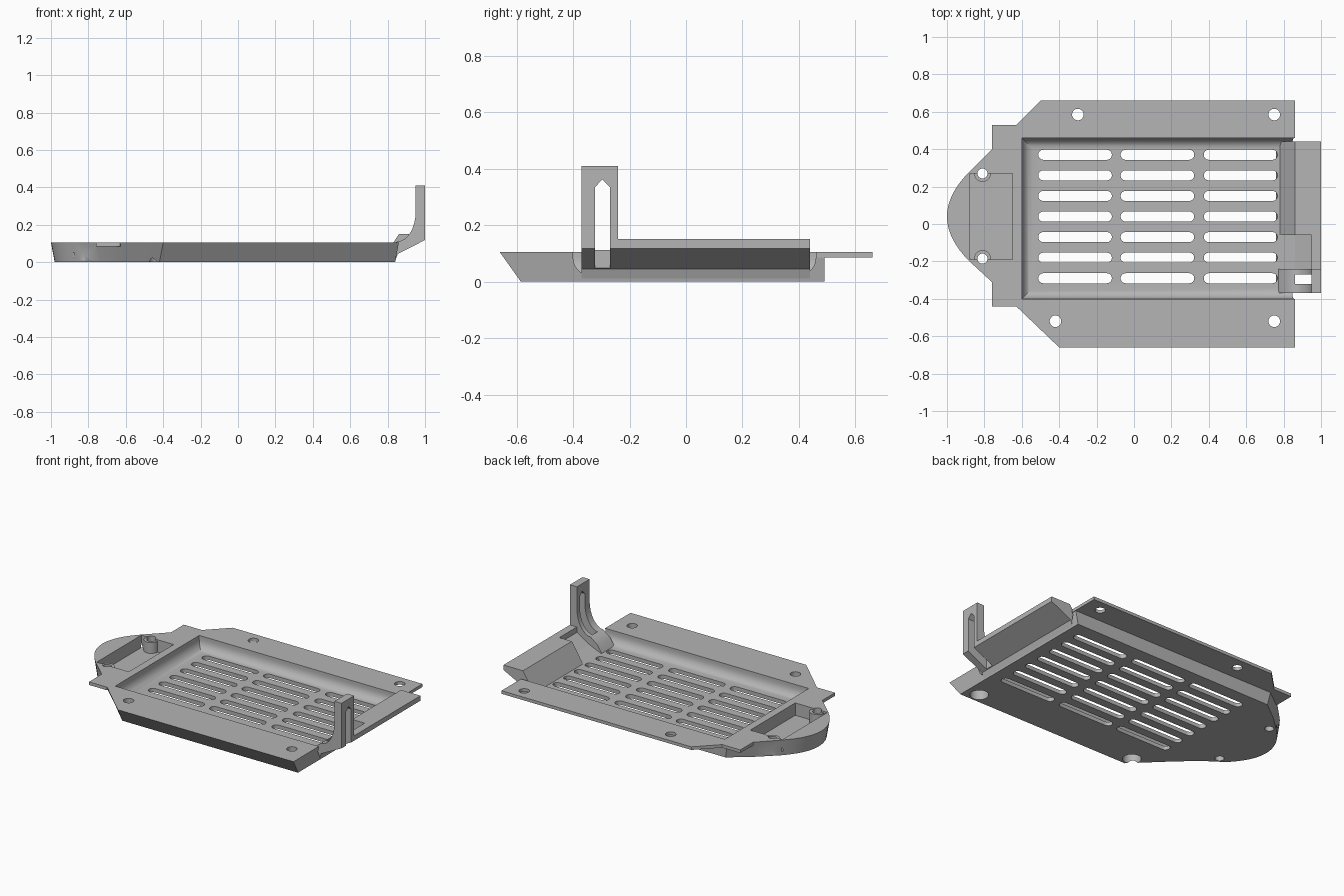
import bpy, bmesh, math

cube = bpy.data.objects.get("Cube")
if cube:
    bpy.data.objects.remove(cube, do_unlink=True)

grey = bpy.data.materials.new("plain_grey")
grey.use_nodes = True
grey.diffuse_color = (0.46, 0.46, 0.46, 1)
grey.node_tree.nodes["Principled BSDF"].inputs["Base Color"].default_value = grey.diffuse_color


def loft(name, loops):
    """Closed solid through matching loops of 3D points."""
    bm = bmesh.new()
    rings = [[bm.verts.new(p) for p in loop] for loop in loops]
    count = len(rings[0])
    for a, b in zip(rings, rings[1:]):
        for i in range(count):
            j = (i + 1) % count
            bm.faces.new((a[i], a[j], b[j], b[i]))
    bm.faces.new(rings[0])
    bm.faces.new(rings[-1])
    bmesh.ops.recalc_face_normals(bm, faces=bm.faces)
    mesh = bpy.data.meshes.new(name)
    bm.to_mesh(mesh)
    bm.free()
    mesh.materials.append(grey)
    obj = bpy.data.objects.new(name, mesh)
    bpy.context.collection.objects.link(obj)
    return obj


def slab(name, outline, z0, z1):
    return loft(name, [[(x, y, z) for x, y in outline] for z in (z0, z1)])


def side_profile(name, profile, y0, y1):
    return loft(name, [[(x, y, z) for x, z in profile] for y in (y0, y1)])


def circle(x, y, r, n=24):
    return [(x + r * math.cos(2 * math.pi * i / n), y + r * math.sin(2 * math.pi * i / n))
            for i in range(n)]


def box(x0, x1, y0, y1):
    return [(x0, y0), (x1, y0), (x1, y1), (x0, y1)]


def combine(target, other, operation):
    mod = target.modifiers.new(operation.lower(), "BOOLEAN")
    mod.operation = operation
    mod.solver = "EXACT"
    mod.object = other
    bpy.context.view_layer.objects.active = target
    bpy.ops.object.modifier_apply(modifier=mod.name)
    bpy.data.objects.remove(other, do_unlink=True)


def smooth(obj):
    bpy.ops.object.select_all(action="DESELECT")
    obj.select_set(True)
    bpy.context.view_layer.objects.active = obj
    bpy.ops.object.shade_smooth_by_angle(angle=math.radians(30))


# Solid body with rounded nose and sloping front side
def nose(tip, half):
    ts = [half * (1 - i / 8) for i in range(17)]
    return [(tip + 2.1 * t * t, 0.04 + t) for t in ts]


top = [(0.86, 0.49), (-0.64, 0.49), (-0.76, 0.40)] + nose(-1, 0.24) + \
      [(-0.76, -0.31), (-0.63, -0.44), (-0.4, -0.66), (0.86, -0.66)]
bottom = [(0.84, 0.49), (-0.62, 0.48), (-0.75, 0.38)] + nose(-0.98, 0.23) + \
         [(-0.74, -0.28), (-0.61, -0.40), (-0.42, -0.585), (0.84, -0.585)]
body = loft("tray_body", [[(x, y, 0) for x, y in bottom], [(x, y, 0.105) for x, y in top]])

# Thin rear flange and side wings
flange = [(0.86, 0.2), (0.86, 0.66), (-0.5, 0.66), (-0.63, 0.53), (-0.76, 0.53),
          (-0.76, -0.44), (-0.63, -0.44), (-0.55, 0.2)]
combine(body, slab("flange", flange, 0.085, 0.105), "UNION")

# Tray hollow with rounded lower edges, open to the left
steps = [(0, 0.14), (0, 0.085)]
for i in range(1, 7):
    a = math.pi / 2 * i / 6
    steps.append((0.055 * (1 - math.cos(a)), 0.085 - 0.06 * math.sin(a)))
hollow = loft("hollow", [[(x, y, z) for x, y in box(-0.6 + o, 0.95, -0.4 + o, 0.46 - o)]
                         for o, z in steps])
combine(body, hollow, "DIFFERENCE")

# Nose pocket with two screw bosses
combine(body, slab("pocket", box(-0.88, -0.65, -0.19, 0.27), 0.025, 0.2), "DIFFERENCE")
for y in (-0.185, 0.27):
    combine(body, slab("boss", circle(-0.81, y, 0.045), 0.01, 0.095), "UNION")
    combine(body, slab("hole", circle(-0.81, y, 0.027), -0.1, 0.2), "DIFFERENCE")

# Vent slots
for cx in (-0.315, 0.125, 0.57):
    for row in range(7):
        cy = 0.37 - 0.11 * row
        slot = [(x + (0.17 if i < 9 else -0.17), y) for i, (x, y) in enumerate(
            [(cx + 0.027 * math.sin(math.pi * k / 8), cy - 0.027 * math.cos(math.pi * k / 8))
             for k in range(9)] +
            [(cx - 0.027 * math.sin(math.pi * k / 8), cy + 0.027 * math.cos(math.pi * k / 8))
             for k in range(9)])]
        combine(body, slab("vent", slot, -0.1, 0.2), "DIFFERENCE")

# Mounting holes, the front ones bored wider from below
for x, y in ((-0.3, 0.585), (0.75, 0.585), (-0.42, -0.52), (0.75, -0.52)):
    combine(body, slab("hole", circle(x, y, 0.031), -0.1, 0.2), "DIFFERENCE")
    if y < 0:
        combine(body, slab("bore", circle(x, y, 0.055), -0.1, 0.075), "DIFFERENCE")
smooth(body)

# Raised lip at the open end
under = [(1, 0.118), (0.855, 0.045), (0.84, 0.005), (0.76, 0.005)]
side_profile("end_lip", [(0.78, 0.025), (0.86, 0.15), (1, 0.15)] + under, -0.06, 0.44)
side_profile("low_ramp", [(0.78, 0.025), (0.86, 0.06), (0.95, 0.115), (0.95, 0.15), (1, 0.15)]
             + under, -0.24, -0.06)

# Upright post with curved foot and pointed slot
curve = [(0.85 + 0.1 * math.sin(math.pi / 2 * i / 8), 0.27 - 0.16 * math.cos(math.pi / 2 * i / 8))
         for i in range(9)]
post = side_profile("upright_post", [(0.8, 0.07)] + curve + [(0.95, 0.41), (1, 0.41)] + under,
                    -0.37, -0.24)
arch = [(-0.322, 0.03), (-0.27, 0.03), (-0.27, 0.335), (-0.296, 0.362), (-0.322, 0.335)]
combine(post, loft("slot", [[(x, y, z) for y, z in arch] for x in (0.86, 1.1)]), "DIFFERENCE")
smooth(post)
